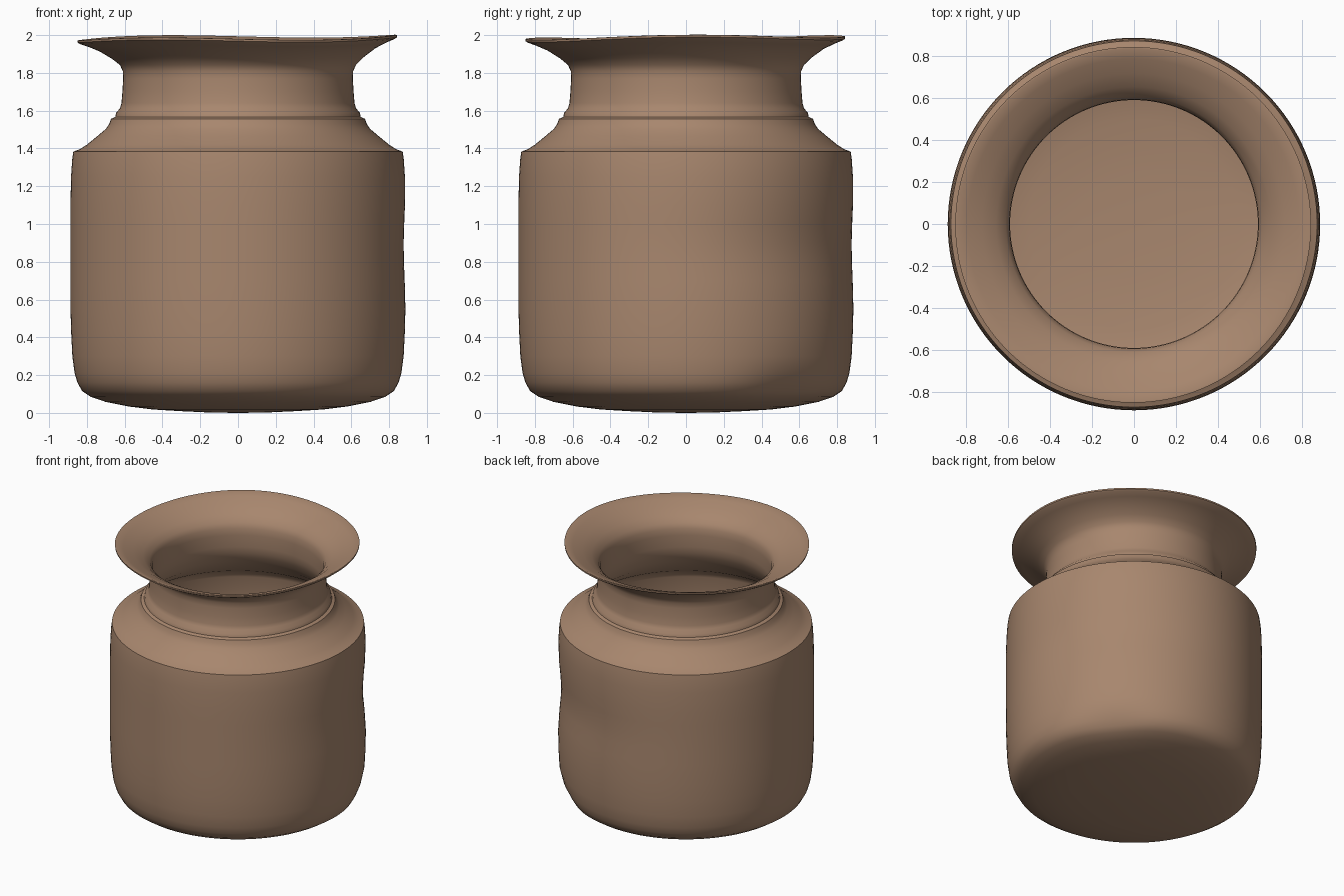
import bpy, bmesh, math

clay = bpy.data.materials.new("brown clay")
clay.diffuse_color = (0.39, 0.24, 0.155, 1)

# Lathe profile: outer wall from base to lip, then inner wall back to the floor
outer = [(0.15, 0.002), (0.3, 0.009), (0.45, 0.018), (0.58, 0.034), (0.70, 0.058),
         (0.78, 0.085), (0.825, 0.115), (0.85, 0.16), (0.865, 0.21), (0.877, 0.3),
         (0.883, 0.42), (0.887, 0.55), (0.887, 0.7), (0.887, 0.8), (0.887, 0.9),
         (0.887, 1.0), (0.887, 1.1), (0.884, 1.25), (0.878, 1.34), (0.872, 1.383),
         (0.835, 1.397), (0.80, 1.42), (0.745, 1.465), (0.70, 1.503), (0.682, 1.53),
         (0.672, 1.557), (0.650, 1.567), (0.645, 1.59), (0.625, 1.612), (0.617, 1.64),
         (0.612, 1.70), (0.608, 1.77), (0.610, 1.81), (0.625, 1.842), (0.665, 1.878),
         (0.73, 1.922), (0.79, 1.95), (0.835, 1.967), (0.846, 1.975)]
inner = [(0.847, 1.986), (0.838, 1.987), (0.79, 1.967), (0.72, 1.938), (0.655, 1.898),
         (0.610, 1.858), (0.593, 1.82), (0.590, 1.77), (0.592, 1.68), (0.598, 1.63),
         (0.615, 1.59), (0.635, 1.55), (0.67, 1.50), (0.76, 1.42), (0.84, 1.37),
         (0.855, 1.33), (0.862, 1.1), (0.862, 1.0), (0.862, 0.9), (0.862, 0.8),
         (0.862, 0.6), (0.855, 0.35), (0.835, 0.2), (0.80, 0.135), (0.70, 0.085),
         (0.5, 0.05), (0.25, 0.035)]
profile = outer + inner
N = 128


def dent(a, z, a0, z0, wa, wz, depth):
    d = (a - a0 + math.pi) % (2 * math.pi) - math.pi
    return depth * math.exp(-(d / wa) ** 2 - ((z - z0) / wz) ** 2)


# Uneven hand-made surface: dents on the back right and a wavy lip
def shape(a, r, z):
    if 0.5 < r:
        r -= dent(a, z, math.radians(45), 0.88, 0.85, 0.2, 0.024)
        r -= dent(a, z, math.radians(40), 0.13, 0.3, 0.08, 0.03)
    w = min(max((z - 1.84) / 0.14, 0), 1)
    z += w * (0.009 * math.cos(a - math.radians(50)) + 0.009 * math.cos(3 * a))
    return (r * math.cos(a) - 0.004 * w, r * math.sin(a) - 0.004 * w, z)


bm = bmesh.new()
rings = [[bm.verts.new(shape(2 * math.pi * i / N, r, z)) for i in range(N)]
         for r, z in profile]
for lo, hi in zip(rings, rings[1:]):
    for i in range(N):
        j = (i + 1) % N
        bm.faces.new((lo[i], lo[j], hi[j], hi[i]))

# Base and inner floor caps
base = bm.verts.new((0, 0, 0))
floor = bm.verts.new((0, 0, 0.03))
for i in range(N):
    j = (i + 1) % N
    bm.faces.new((base, rings[0][j], rings[0][i]))
    bm.faces.new((floor, rings[-1][i], rings[-1][j]))
bmesh.ops.recalc_face_normals(bm, faces=bm.faces)

mesh = bpy.data.meshes.new("vase")
bm.to_mesh(mesh)
bm.free()
vase = bpy.data.objects.new("vase", mesh)
bpy.context.collection.objects.link(vase)
mesh.materials.append(clay)
bpy.context.view_layer.objects.active = vase
vase.select_set(True)
bpy.ops.object.shade_smooth_by_angle(angle=math.radians(40))
